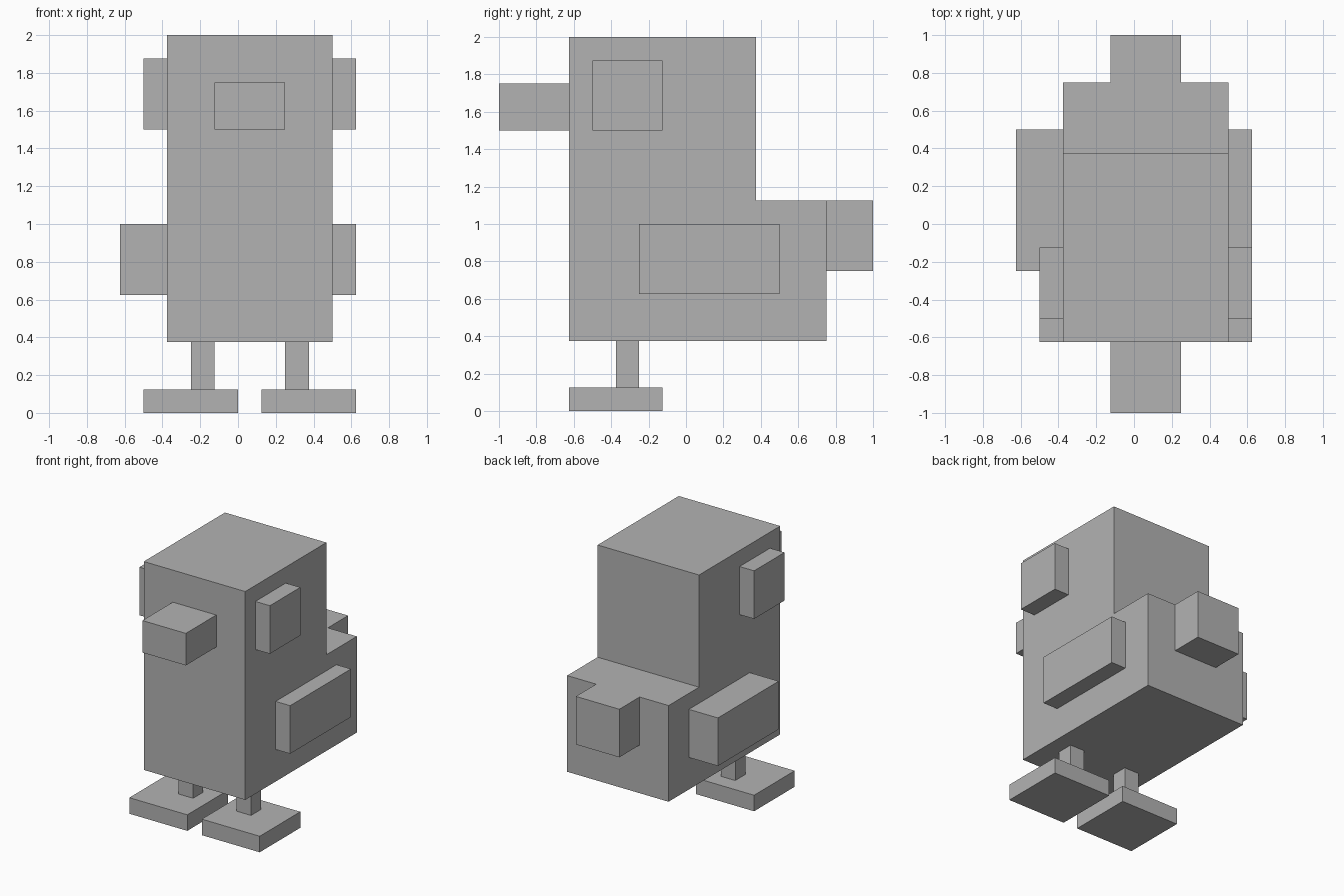
import bpy
import bmesh

cube = bpy.data.objects.get("Cube")
if cube:
    bpy.data.objects.remove(cube, do_unlink=True)

U = 0.125  # voxel size all parts snap to

grey = bpy.data.materials.new("plain_grey")
grey.use_nodes = True
colour = (0.45, 0.45, 0.45, 1)
grey.diffuse_color = colour
grey.node_tree.nodes["Principled BSDF"].inputs["Base Color"].default_value = colour


def prism(name, profile, x0, x1):
    """Extrude a (y, z) side profile from x0 to x1, in voxel units."""
    bm = bmesh.new()
    face = bm.faces.new([bm.verts.new((x0 * U, y * U, z * U)) for y, z in profile])
    ext = bmesh.ops.extrude_face_region(bm, geom=[face])
    verts = [g for g in ext["geom"] if isinstance(g, bmesh.types.BMVert)]
    bmesh.ops.translate(bm, verts=verts, vec=((x1 - x0) * U, 0, 0))
    bmesh.ops.recalc_face_normals(bm, faces=bm.faces)
    mesh = bpy.data.meshes.new(name)
    bm.to_mesh(mesh)
    bm.free()
    mesh.materials.append(grey)
    obj = bpy.data.objects.new(name, mesh)
    bpy.context.collection.objects.link(obj)
    return obj


def box(name, x, y, z):
    """Box from (min, max) spans on each axis."""
    return prism(name, [(y[0], z[0]), (y[1], z[0]), (y[1], z[1]), (y[0], z[1])], *x)


# Body: tall head and chest with a low rump behind
prism("body", [(-5, 3), (6, 3), (6, 9), (3, 9), (3, 16), (-5, 16)], -3, 4)

# Beak and tail
box("beak", (-1, 2), (-8, -5), (12, 14))
box("tail", (-1, 2), (6, 8), (6, 9))

# Paired parts; the right wing is thicker and the left foot wider-set
for side, eye, wing, leg, foot in (
    ("right", (-4, -3), (-5, -3), (-2, -1), (-4, 0)),
    ("left", (4, 5), (4, 5), (2, 3), (1, 5)),
):
    box(side + "_eye", eye, (-4, -1), (12, 15))
    box(side + "_wing", wing, (-2, 4), (5, 8))
    box(side + "_leg", leg, (-3, -2), (1, 3))
    box(side + "_foot", foot, (-5, -1), (0, 1))
